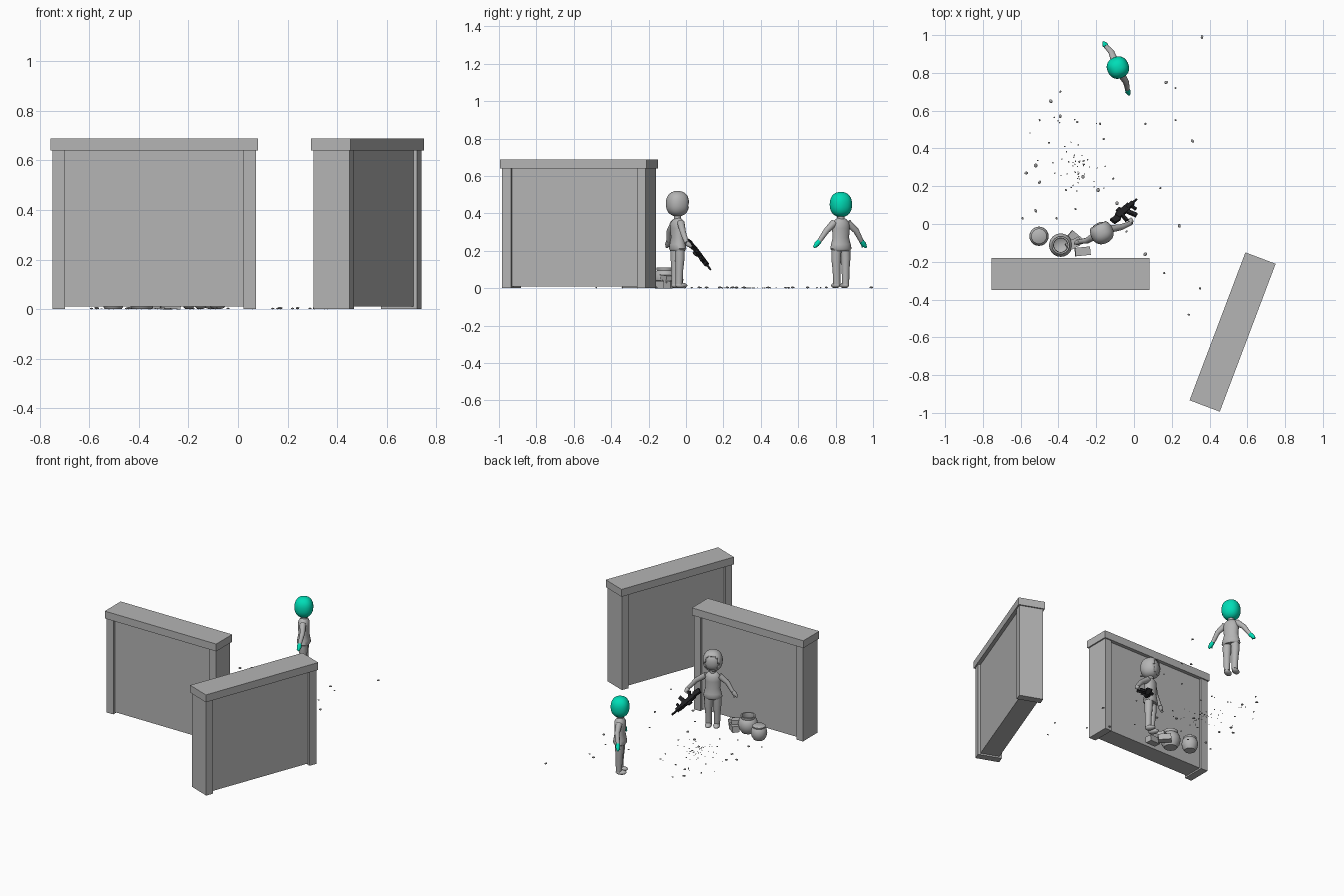
import bpy, bmesh, math, random
from mathutils import Matrix, Vector

if "Cube" in bpy.data.objects:
    bpy.data.objects.remove(bpy.data.objects["Cube"])
random.seed(4)


def material(name, color):
    m = bpy.data.materials.new(name)
    m.use_nodes = True
    m.diffuse_color = (*color, 1)
    m.node_tree.nodes["Principled BSDF"].inputs["Base Color"].default_value = (*color, 1)
    return m


GREY = material("plain grey", (0.46, 0.46, 0.46))
TEAL = material("bright teal", (0.0, 0.72, 0.47))
BLACK = material("gun black", (0.015, 0.015, 0.017))


def finish(name, bm, mat, frame=Matrix(), smooth=False):
    bmesh.ops.recalc_face_normals(bm, faces=bm.faces)
    mesh = bpy.data.meshes.new(name)
    bm.to_mesh(mesh)
    bm.free()
    mesh.materials.append(mat)
    ob = bpy.data.objects.new(name, mesh)
    bpy.context.collection.objects.link(ob)
    ob.matrix_world = frame
    if smooth:
        bpy.ops.object.select_all(action='DESELECT')
        ob.select_set(True)
        bpy.context.view_layer.objects.active = ob
        bpy.ops.object.shade_smooth_by_angle(angle=math.radians(45))
    return ob


def box(name, center, size, mat, frame=Matrix(), tilt=0):
    bm = bmesh.new()
    m = Matrix.Translation(center) @ Matrix.Rotation(tilt, 4, 'Y') @ Matrix.Diagonal((*size, 1))
    bmesh.ops.create_cube(bm, size=1, matrix=m)
    return finish(name, bm, mat, frame)


def egg(name, center, radii, mat, frame, power=1.0, keep=None):
    """Ellipsoid; power below 1 makes it squarer, keep filters faces on the unit form."""
    bm = bmesh.new()
    bmesh.ops.create_uvsphere(bm, u_segments=28, v_segments=18, radius=1)
    if keep:
        gone = [f for f in bm.faces if not keep(f.calc_center_median())]
        bmesh.ops.delete(bm, geom=gone, context='FACES')
    for v in bm.verts:
        v.co = Vector(c + r * math.copysign(abs(a) ** power, a)
                      for a, r, c in zip(v.co, radii, center))
    return finish(name, bm, mat, frame, True)


def tube(name, points, radii, mat, frame, depth=1.0, sides=14):
    """Tapered limb through points; depth flattens it from front to back."""
    bm = bmesh.new()
    pts = [Vector(p) for p in points]
    rings = []
    for i, (p, r) in enumerate(zip(pts, radii)):
        t = (pts[min(i + 1, len(pts) - 1)] - pts[max(i - 1, 0)]).normalized()
        u = t.cross(Vector((0, 1, 0))).normalized()
        w = u.cross(t)
        angles = [2 * math.pi * k / sides for k in range(sides)]
        rings.append([bm.verts.new(p + u * r * math.cos(a) + w * r * depth * math.sin(a))
                      for a in angles])
    for a, b in zip(rings, rings[1:]):
        for k in range(sides):
            n = (k + 1) % sides
            bm.faces.new((a[k], a[n], b[n], b[k]))
    bm.faces.new(rings[0])
    bm.faces.new(rings[-1])
    return finish(name, bm, mat, frame, True)


def lathe(name, profile, mat, frame):
    bm = bmesh.new()
    verts = [bm.verts.new((r, 0, z)) for r, z in profile]
    edges = [bm.edges.new(e) for e in zip(verts, verts[1:])]
    bmesh.ops.spin(bm, geom=verts + edges, axis=(0, 0, 1), cent=(0, 0, 0),
                   steps=24, angle=2 * math.pi)
    bmesh.ops.remove_doubles(bm, verts=bm.verts, dist=0.0001)
    return finish(name, bm, mat, frame, True)


# Two framed walls: recessed panel, end posts and a capping slab
def wall(name, x, y, turn):
    frame = Matrix.Translation((x, y, 0)) @ Matrix.Rotation(turn, 4, 'Z')
    box(name + "_panel", (0, 0, 0.325), (0.73, 0.123, 0.63), GREY, frame)
    for side, sx in (("left", 1), ("right", -1)):
        box(f"{name}_{side}_post", (sx * 0.385, 0, 0.32), (0.05, 0.155, 0.64), GREY, frame)
    box(name + "_cap", (0, 0, 0.664), (0.837, 0.171, 0.05), GREY, frame)


wall("back_wall", -0.337, -0.265, 0)
wall("angled_wall", 0.522, -0.572, math.radians(69.3))


# Standing figures, modelled facing -y then turned
def figure(name, x, y, facing, accent, hood, hand_at=None):
    turn = math.atan2(facing[0], -facing[1])
    frame = Matrix.Translation((x, y, 0)) @ Matrix.Rotation(turn, 4, 'Z')
    if hood:
        egg(name + "_face", (0, 0, 0.451), (0.055, 0.055, 0.062), GREY, frame, 0.88)
        shell = egg(name + "_hood", (0, 0, 0.452), (0.061, 0.061, 0.068), GREY, frame, 0.88,
                    lambda c: c.y > -0.55 or (c.z + 0.05) ** 2 + c.x ** 2 > 0.5)
        shell.modifiers.new("thickness", 'SOLIDIFY').thickness = 0.005
    else:
        egg(name + "_head", (0, 0, 0.448), (0.058, 0.058, 0.067), accent, frame, 0.88)
    tube(name + "_neck", [(0, 0, 0.35), (0, 0, 0.4)], [0.02, 0.02], GREY, frame)
    heights = (0.2, 0.212, 0.235, 0.27, 0.32, 0.35, 0.368, 0.376)
    widths = (0.05, 0.06, 0.055, 0.046, 0.05, 0.048, 0.032, 0.018)
    tube(name + "_tunic", [(0, 0, z) for z in heights], widths, GREY, frame, 0.72, 20)
    for side, s in (("left", 1), ("right", -1)):
        tube(f"{name}_{side}_leg",
             [(s * 0.026, 0, 0.225), (s * 0.028, 0, 0.16), (s * 0.027, 0.002, 0.1),
              (s * 0.026, 0.004, 0.02)], [0.027, 0.026, 0.021, 0.019], GREY, frame)
        egg(f"{name}_{side}_foot", (s * 0.026, -0.01, 0.015), (0.021, 0.034, 0.015), GREY, frame)
        # Arm, glove and thumb
        shoulder = Vector((s * 0.04, 0, 0.35))
        wrist = Vector((s * 0.125, -0.006, 0.252))
        tip = Vector((s * 0.155, -0.01, 0.218))
        if s < 0 and hand_at:
            tip = frame.inverted() @ Vector(hand_at)
            wrist = tip + Vector((0.015, 0.022, 0.02))
        elbow = shoulder.lerp(wrist, 0.5) + Vector((s * 0.006, 0.008, 0.006))
        tube(f"{name}_{side}_arm", [shoulder, elbow, wrist], [0.02, 0.016, 0.012], GREY, frame)
        palm = wrist.lerp(tip, 0.5)
        tube(f"{name}_{side}_glove", [wrist, palm, tip], [0.013, 0.014, 0.006], accent, frame)
        tube(f"{name}_{side}_thumb", [palm, palm + Vector((-s * 0.004, -0.012, -0.016))],
             [0.006, 0.004], accent, frame)


figure("teal_figure", -0.085, 0.828, (-0.9, -0.44), TEAL, False)
figure("armed_figure", -0.17, -0.045, (-0.43, 0.9), GREY, True, (-0.015, 0.03, 0.222))

# Rifle, with its barrel along local +x and its grip along local -z
ahead = Vector((0.13, 0.11, -0.15)).normalized()
up = Vector((-0.09, 0.06, -0.034))
up = (up - ahead * up.dot(ahead)).normalized()
across = up.cross(ahead)
rifle = Matrix((ahead, across, up)).transposed().to_4x4()
rifle.translation = (-0.05, 0.072, 0.178)
for part, center, size, tilt in (
        ("receiver", (-0.02, 0, 0), (0.1, 0.02, 0.03), 0),
        ("handguard", (0.05, 0, 0.002), (0.055, 0.022, 0.022), 0),
        ("barrel", (0.095, 0, 0.004), (0.045, 0.009, 0.009), 0),
        ("stock", (-0.092, 0, -0.006), (0.048, 0.016, 0.034), 0.12),
        ("magazine", (0.012, 0, -0.038), (0.024, 0.013, 0.06), -0.25),
        ("grip", (-0.045, 0, -0.033), (0.017, 0.014, 0.045), 0.35),
        ("foregrip", (0.055, 0, -0.022), (0.014, 0.012, 0.03), 0),
        ("rail", (0, 0, 0.018), (0.11, 0.01, 0.008), 0),
        ("sight", (-0.02, 0, 0.027), (0.03, 0.012, 0.012), 0)):
    box("rifle_" + part, center, size, BLACK, rifle, tilt)

# Jars and broken blocks beside the wall
lathe("open_jar", [(0, 0), (0.04, 0), (0.056, 0.025), (0.062, 0.055), (0.054, 0.085),
                   (0.044, 0.095), (0.047, 0.112), (0.038, 0.112), (0.036, 0.09),
                   (0.045, 0.05), (0, 0.015)], GREY, Matrix.Translation((-0.388, -0.112, 0)))
lathe("lidded_jar", [(0, 0), (0.034, 0), (0.046, 0.02), (0.051, 0.045), (0.046, 0.07),
                     (0.039, 0.08), (0.041, 0.09), (0.036, 0.094), (0, 0.094)],
      GREY, Matrix.Translation((-0.503, -0.065, 0)))
for i, (x, y, z, turn) in enumerate(((-0.272, -0.145, 0.022, 0.1), (-0.31, -0.075, 0.022, -0.7),
                                     (-0.32, -0.105, 0.05, 0.5))):
    frame = Matrix.Translation((x, y, z)) @ Matrix.Rotation(turn, 4, 'Z')
    box(f"broken_block_{i + 1}", (0, 0, 0), (0.08, 0.045, 0.04), GREY, frame, 0.08)


# Loose stones: scattered pebbles and a fine heap of grit
def stone(bm, x, y, r):
    m = Matrix.Translation((x, y, r * 0.4)) @ Matrix.Rotation(random.uniform(0, 6), 4, 'Z')
    m = m @ Matrix.Diagonal((r, r * random.uniform(0.65, 0.95), r * 0.45, 1))
    bmesh.ops.create_icosphere(bm, subdivisions=1, radius=1, matrix=m)


large = ((0.36, 0.99), (0.31, 0.44), (0.17, 0.75), (-0.44, 0.65), (-0.39, 0.57), (-0.57, 0.27),
         (-0.5, 0.22), (-0.19, 0.18), (-0.09, 0.11), (0.24, -0.01), (-0.27, 0.25),
         (-0.52, 0.31), (-0.52, 0.07), (0.06, -0.16))
small = ((0.22, 0.72), (0.22, 0.55), (0.06, 0.53), (0.14, 0.19), (0.16, -0.26), (0.35, -0.34),
         (0.29, -0.48), (-0.04, -0.04), (-0.39, 0.7), (-0.5, 0.55), (-0.3, 0.54), (-0.18, 0.53),
         (-0.16, 0.45), (-0.45, 0.43), (-0.36, 0.18), (-0.11, 0.24), (-0.59, 0.03),
         (-0.41, 0.03), (-0.31, 0.08))
pebbles = bmesh.new()
for spots, r in ((large, 0.0115), (small, 0.0075)):
    for x, y in spots:
        stone(pebbles, x, y, r)
finish("pebbles", pebbles, GREY)
grit = bmesh.new()
for i in range(55):
    spread = 0.05 if i < 30 else 0.12
    stone(grit, random.gauss(-0.32, spread), random.gauss(0.32, spread), 0.0045)
finish("grit", grit, GREY)
